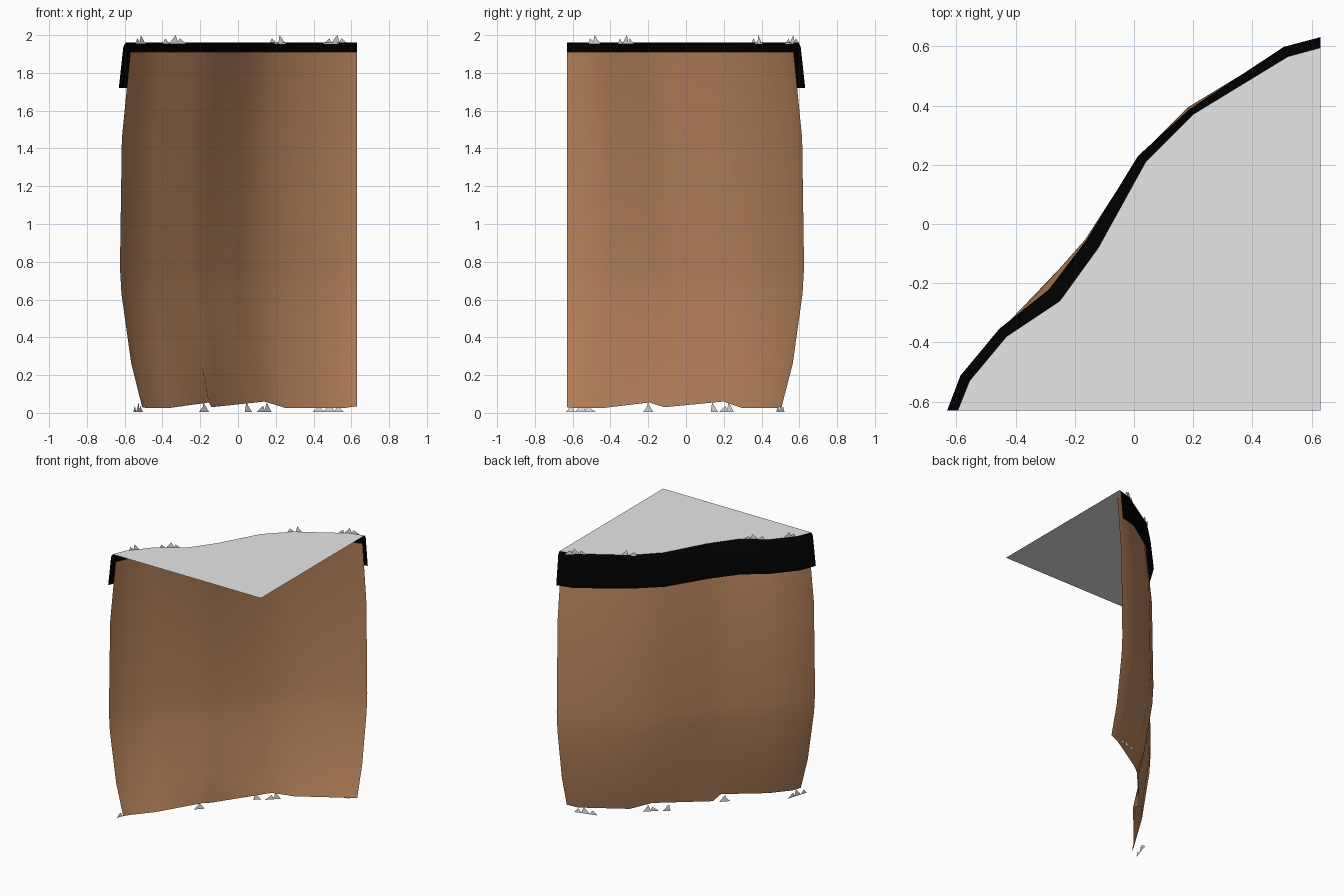
import bpy, math, random
from mathutils import Vector

if "Cube" in bpy.data.objects:
    bpy.data.objects.remove(bpy.data.objects["Cube"])

random.seed(4)

def material(name, c):
    m = bpy.data.materials.new(name)
    m.diffuse_color = (*c, 1)
    m.use_nodes = True
    m.node_tree.nodes["Principled BSDF"].inputs["Base Color"].default_value = m.diffuse_color
    return m

GREY = material("stone grey", (0.80, 0.80, 0.80))
BROWN = material("cliff brown", (0.49, 0.235, 0.11))
BLACK = material("edge black", (0.0, 0.0, 0.0))

# Plan of the cliff edge, from the front left corner to the back right corner
EDGE = [Vector(p) for p in [(-.595, -.63), (-.555, -.53), (-.43, -.38), (-.25, -.26),
                            (-.12, -.08), (.04, .21), (.20, .37), (.52, .565), (.63, .595)]]
N = len(EDGE)

def tangent(i):
    if i == 0:
        return Vector((0, 1))
    if i == N - 1:
        return Vector((1, 0))
    a = (EDGE[i] - EDGE[i - 1]).normalized()
    b = (EDGE[i + 1] - EDGE[i]).normalized()
    return (a + b).normalized()

def edge_point(i, out, z, slide=0.0):
    """Point beside edge point i, moved outward and along the edge."""
    t = tangent(i)
    p = EDGE[i] + Vector((-t.y, t.x)) * out + t * slide
    return Vector((p.x, p.y, z))

def make(name, verts, faces, mat, smooth=None):
    me = bpy.data.meshes.new(name)
    me.from_pydata([tuple(v) for v in verts], [], faces)
    me.materials.append(mat)
    ob = bpy.data.objects.new(name, me)
    bpy.context.collection.objects.link(ob)
    if smooth:
        bpy.ops.object.select_all(action='DESELECT')
        ob.select_set(True)
        bpy.context.view_layer.objects.active = ob
        bpy.ops.object.shade_smooth_by_angle(angle=math.radians(smooth))
    return ob

def sheet(name, rows, mat, smooth):
    """Skin between rows of points, listed from the top down."""
    verts = [v for row in rows for v in row]
    faces = [(r * N + j, r * N + j + 1, (r + 1) * N + j + 1, (r + 1) * N + j)
             for r in range(len(rows) - 1) for j in range(N - 1)]
    return make(name, verts, faces, mat, smooth)

# Flat plateau filling the corner
make("plateau", [edge_point(i, 0, 1.96) for i in range(N)] + [Vector((.63, -.63, 1.96))],
     [tuple(reversed(range(N + 1)))], GREY)

# Black lip hanging over the cliff top, a little wider round the hollow
WIDER = {3: .018, 4: .012, 5: -.003, 6: -.014}
sheet("cliff_lip", [[edge_point(i, o + WIDER.get(i, 0) * k, z) for i in range(N)]
                    for o, z, k in [(0, 1.96, 0), (.012, 1.94, .4), (.036, 1.72, 1)]], BLACK, 50)

# Rock wall: bulging profile, hollow filled out at mid height, fold slanting to the foot
# each row: offset, height, amount of fill, slide of the fold, slide of the foot peak
PROFILE = [(-.025, 1.91, 0, 0, 0), (.02, 1.45, .6, .03, 0), (.03, .77, .9, .07, 0),
           (.022, .63, 1, .085, .005), (-.03, .26, .9, .1, .025), (-.088, .03, 1, .115, .05)]
FILL = [0, 0, 0, .055, .025, 0, 0, 0, 0]
FOOT_OUT = {3: -.02, 4: 0}
FOOT_Z = [.03, .025, .025, .055, .03, .06, .025, .025, .035]
rows = []
for out, z, fill, fold, peak in PROFILE:
    foot = z < .1
    row = []
    for i in range(N):
        o = FOOT_OUT.get(i, out) if foot else out + FILL[i] * fill
        slide = {3: fold, 4: -.04 if foot else 0, 5: peak}.get(i, 0)
        row.append(edge_point(i, o, FOOT_Z[i] if foot else z, slide))
    rows.append(row)
sheet("rock_wall", rows, BROWN, 35)

# Small upright stone shards along the top edge and the foot
def shards(name, groups, z, height):
    verts, faces = [], []
    for cx, cy, angle, spread, count in groups:
        d = Vector((math.cos(math.radians(angle)), math.sin(math.radians(angle)), 0))
        for k in range(count):
            c = Vector((cx, cy, z)) + d * spread * (k - (count - 1) / 2)
            w = random.uniform(.022, .032)
            h = height * (1 if k == count // 2 else .65)
            n = len(verts)
            verts += [c - d * w, c + d * w,
                      c + d * random.uniform(-.02, .02) + Vector((0, 0, h))]
            faces.append((n + 1, n, n + 2))
    return make(name, verts, faces, GREY)

shards("top_shards", [(-.515, -.485, 50, .03, 2), (-.34, -.32, 34, .05, 3),
                      (.21, .376, 32, .055, 2), (.515, .562, 30, .05, 3)], 1.953, .047)
shards("foot_shards", [(-.53, -.56, 72, .055, 3), (-.18, -.20, 45, .02, 2),
                       (.055, .15, 45, .03, 1), (.14, .215, 45, .05, 2),
                       (.48, .50, 15, .055, 3)], .005, .05)
